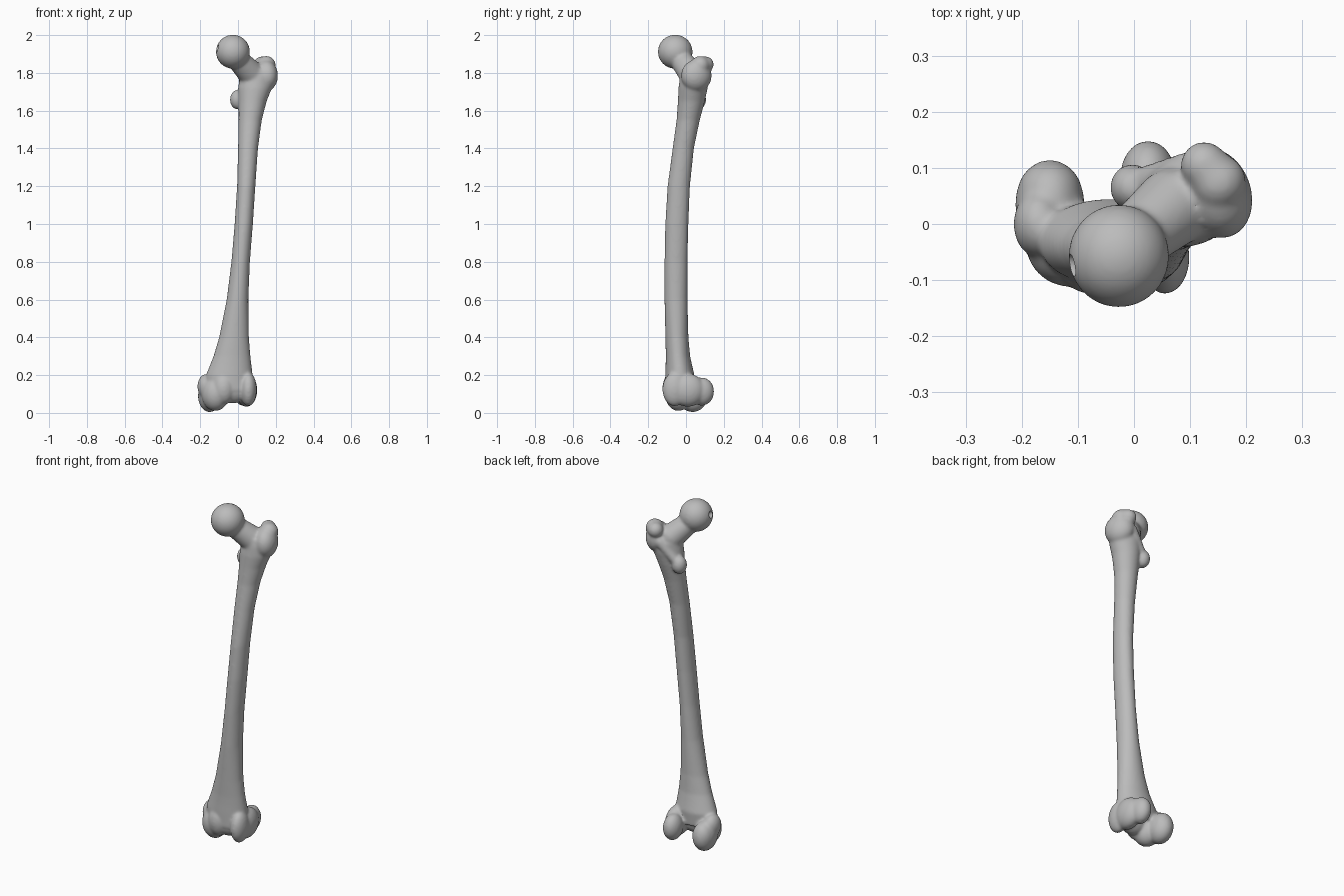
import bpy, bmesh, math
from mathutils import Vector, Matrix

if "Cube" in bpy.data.objects:
    bpy.data.objects.remove(bpy.data.objects["Cube"])

bone = bpy.data.materials.new("bone grey")
bone.use_nodes = True
bone.diffuse_color = (0.5, 0.5, 0.5, 1)
bone.node_tree.nodes["Principled BSDF"].inputs["Base Color"].default_value = bone.diffuse_color

bm = bmesh.new()


def blob(centre, radii, turn=0, tilt=0):
    """Closed ellipsoid, tilted about y and turned about z (degrees)."""
    m = (Matrix.Translation(centre) @ Matrix.Rotation(math.radians(turn), 4, 'Z')
         @ Matrix.Rotation(math.radians(tilt), 4, 'Y') @ Matrix.Diagonal((*radii, 1)))
    bmesh.ops.create_uvsphere(bm, u_segments=32, v_segments=20, radius=1, matrix=m)


def limb(a, b, ra, rb):
    """Tapered round bar with ball ends."""
    a, b = Vector(a), Vector(b)
    axis = b - a
    m = Matrix.Translation((a + b) / 2) @ axis.to_track_quat('Z', 'Y').to_matrix().to_4x4()
    bmesh.ops.create_cone(bm, cap_ends=True, segments=32, radius1=ra, radius2=rb,
                          depth=axis.length, matrix=m)
    blob(a, (ra,) * 3)
    blob(b, (rb,) * 3)


def loft(sections, n=32):
    """Skin oval sections given as z, x range, y range."""
    rings = []
    for z, x0, x1, y0, y1 in sections:
        ring = []
        for i in range(n):
            t = 2 * math.pi * i / n
            ring.append(bm.verts.new(((x0 + x1) / 2 + (x1 - x0) / 2 * math.cos(t),
                                      (y0 + y1) / 2 + (y1 - y0) / 2 * math.sin(t), z)))
        rings.append(ring)
    for lo, hi in zip(rings, rings[1:]):
        for i in range(n):
            j = (i + 1) % n
            bm.faces.new((lo[i], lo[j], hi[j], hi[i]))
    bm.faces.new(rings[0][::-1])
    bm.faces.new(rings[-1])


# shaft, bowed forward and flared at both ends
loft([(.12, -.17, .08, -.11, .04), (.2, -.17, .078, -.11, .045),
      (.25, -.15, .072, -.108, .033), (.3, -.13, .066, -.107, .022),
      (.4, -.1, .058, -.109, .013), (.6, -.06, .055, -.114, .008),
      (.8, -.035, .063, -.114, .008), (1, -.018, .079, -.11, .013),
      (1.2, -.005, .092, -.098, .021), (1.4, 0, .106, -.071, .042),
      (1.55, .003, .126, -.05, .073), (1.65, .003, .152, -.043, .1),
      (1.72, 0, .18, -.04, .115), (1.78, .01, .19, -.032, .115),
      (1.82, .035, .175, -.02, .09)])

# ball head and neck
blob((-.027, -.057, 1.912), (.09, .092, .09))
limb((-.015, -.04, 1.885), (.07, .03, 1.795), .056, .07)

# greater trochanter with its hooked crest
blob((.145, .055, 1.785), (.064, .083, .085), 20)
limb((.15, .075, 1.84), (.125, .105, 1.845), .05, .042)
# lesser trochanter
blob((-.003, .065, 1.658), (.04, .042, .052))
limb((0, .07, 1.665), (.1, .1, 1.78), .026, .03)

# medial condyle
blob((-.15, .035, .09), (.062, .08, .086))
blob((-.15, .055, .095), (.058, .058, .075))
blob((-.17, .0, .14), (.045, .06, .065))
blob((-.12, -.04, .1), (.075, .07, .09), -40)
# lateral condyle
blob((.025, .083, .113), (.05, .066, .075))
blob((.045, .01, .12), (.057, .09, .088))
blob((.055, -.06, .125), (.044, .065, .09))
# kneecap groove between the condyles
blob((-.03, -.045, .125), (.09, .06, .075))
blob((-.075, -.07, .13), (.06, .055, .085))

bmesh.ops.recalc_face_normals(bm, faces=bm.faces)
mesh = bpy.data.meshes.new("thigh_bone")
bm.to_mesh(mesh)
bm.free()
femur = bpy.data.objects.new("thigh_bone", mesh)
bpy.context.collection.objects.link(femur)
mesh.materials.append(bone)

# dimple in the ball head
bpy.ops.mesh.primitive_uv_sphere_add(radius=.022, location=(-.118, -.075, 1.932))
dimple = bpy.context.object
dimple.name = "head_dimple_cutter"
dimple.hide_render = True
dimple.hide_set(True)

# fuse the parts into one skin, soften the joins, then press the dimple
fuse = femur.modifiers.new("fuse", 'REMESH')
fuse.mode = 'VOXEL'
fuse.voxel_size = .0065
soft = femur.modifiers.new("soften", 'SMOOTH')
soft.factor = .5
soft.iterations = 14
cut = femur.modifiers.new("dimple", 'BOOLEAN')
cut.operation = 'DIFFERENCE'
cut.object = dimple
bpy.context.view_layer.objects.active = femur
femur.select_set(True)
dimple.select_set(False)
for name in ("fuse", "soften", "dimple"):
    bpy.ops.object.modifier_apply(modifier=name)
bpy.data.objects.remove(dimple)
for p in femur.data.polygons:
    p.material_index = 0
bpy.ops.object.shade_smooth_by_angle(angle=math.radians(40))
